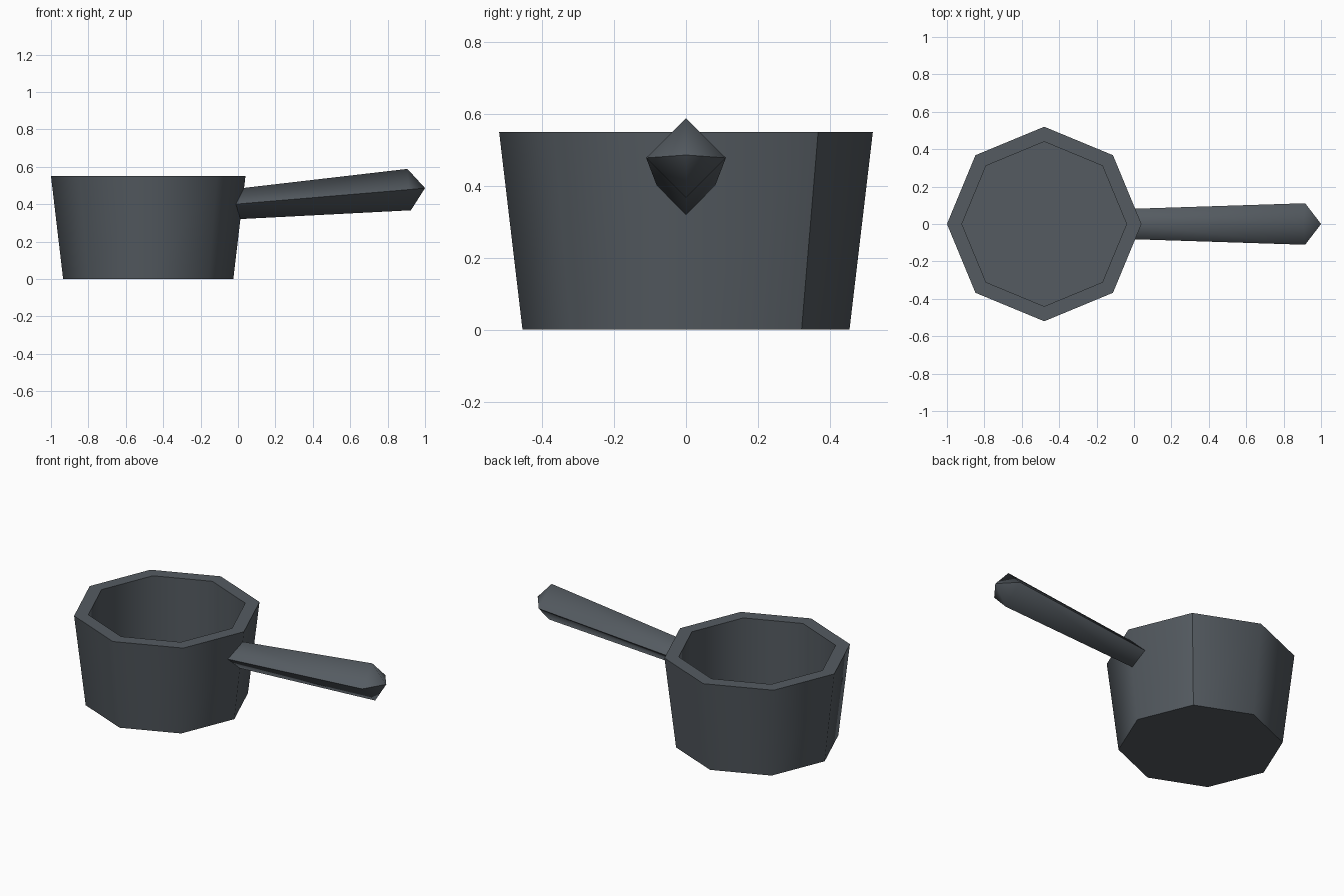
import bpy, bmesh
from math import sin, cos, tau
from mathutils import Vector

cube = bpy.data.objects.get("Cube")
if cube:
    bpy.data.objects.remove(cube, do_unlink=True)

# One dark slate metal for everything
metal = bpy.data.materials.new("dark slate metal")
metal.use_nodes = True
colour = (0.09, 0.105, 0.12, 1)
metal.diffuse_color = colour
metal.node_tree.nodes["Principled BSDF"].inputs["Base Color"].default_value = colour


def loft(name, rings, is_sharp, tip=None):
    """Skin a stack of rings, close both ends (the last with a point if tip is given)."""
    bm = bmesh.new()
    loops = [[bm.verts.new(p) for p in ring] for ring in rings]
    n = len(loops[0])
    for a, b in zip(loops, loops[1:]):
        for i in range(n):
            j = (i + 1) % n
            bm.faces.new((a[i], a[j], b[j], b[i]))
    bm.faces.new(loops[0][::-1])
    if tip:
        point = bm.verts.new(tip)
        for i in range(n):
            bm.faces.new((loops[-1][i], loops[-1][(i + 1) % n], point))
    else:
        bm.faces.new(loops[-1])
    bmesh.ops.recalc_face_normals(bm, faces=bm.faces[:])
    for face in bm.faces:
        face.smooth = True
    for edge in bm.edges:
        edge.smooth = not is_sharp(edge)
    mesh = bpy.data.meshes.new(name)
    bm.to_mesh(mesh)
    bm.free()
    mesh.materials.append(metal)
    obj = bpy.data.objects.new(name, mesh)
    bpy.context.collection.objects.link(obj)
    return obj


# Pan: tapered octagonal body with a thick flat rim and straight inner wall
PAN_X = -0.48


def octagon(radius, z):
    return [(PAN_X + radius * cos(i * tau / 8), radius * sin(i * tau / 8), z) for i in range(8)]


def pan_sharp(edge):
    a, b = (v.co for v in edge.verts)
    level = abs(a.z - b.z) < 0.001
    # Every horizontal edge is crisp, plus one seam down the outer wall
    seam = max(a.z, b.z) - min(a.z, b.z) > 0.52 and min(a.x - PAN_X, b.x - PAN_X) > 0.2 \
        and 0.2 < min(a.y, b.y)
    rim_spoke = a.z > 0.5 and b.z > 0.5
    return level or seam or rim_spoke


loft("pan_body", [octagon(0.455, 0), octagon(0.52, 0.55),
                  octagon(0.44, 0.55), octagon(0.44, 0.05)], pan_sharp)


# Handle: rising, widening diamond bar with a pointed end
def diamond(centre, radius):
    c = Vector(centre)
    axis = Vector((0.91, 0, 0.077)).normalized()
    up = Vector((-axis.z, 0, axis.x))
    side = Vector((0, 1, 0))
    return [c + radius * d for d in (side, up, -side, -up)]


def handle_sharp(edge):
    a, b = (v.co for v in edge.verts)
    at_side = max(abs(a.y), abs(b.y)) > 0.05
    along = abs(a.y - b.y) < 0.05 or max(a.x, b.x) > 0.98
    return (at_side and along) or max(a.x, b.x) < 0.1


loft("handle", [diamond((-0.015, 0, 0.4), 0.081), diamond((0.915, 0, 0.478), 0.111)],
     handle_sharp, tip=(1.0, 0, 0.486))
